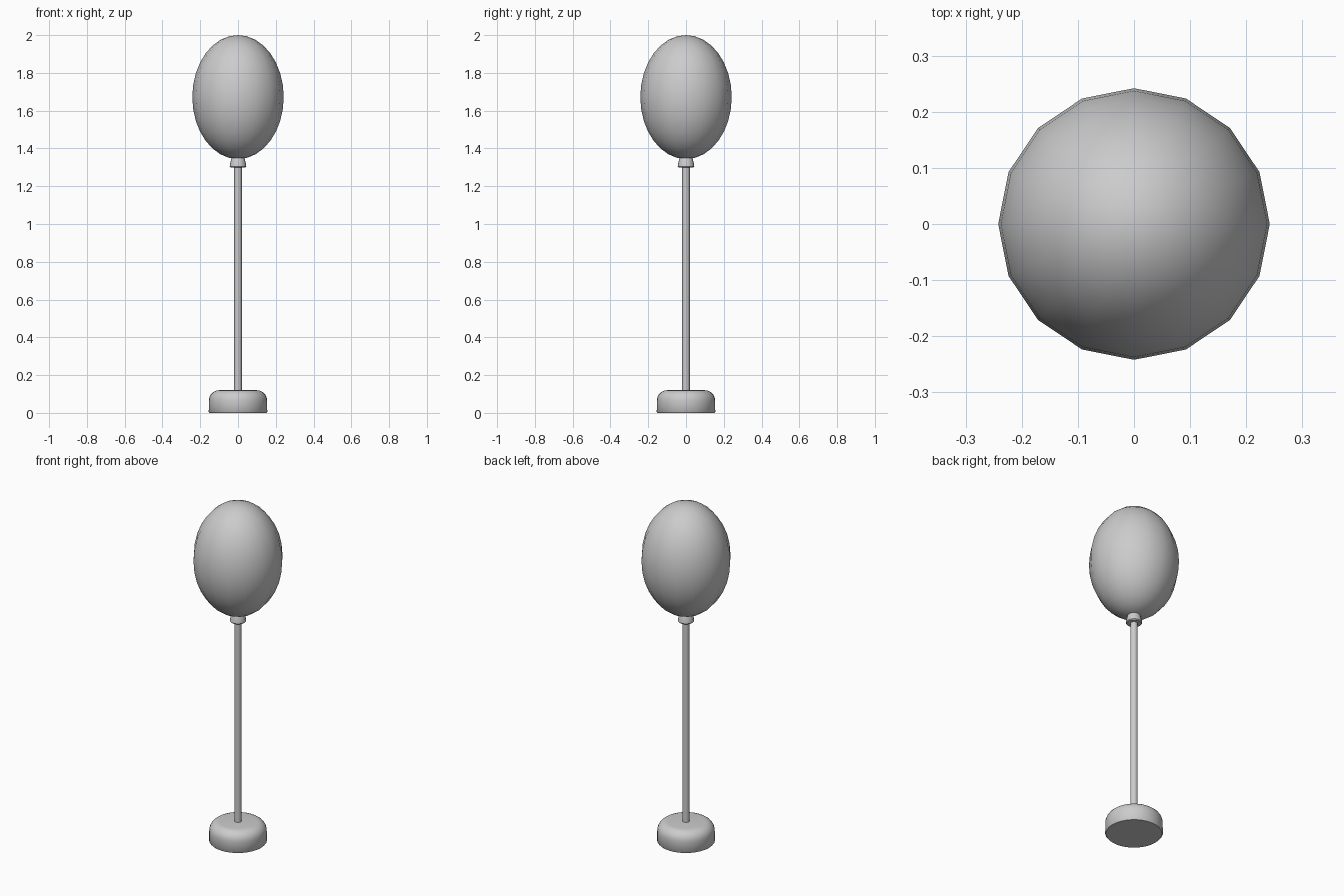
import bpy, bmesh, math

cube = bpy.data.objects.get("Cube")
if cube:
    bpy.data.objects.remove(cube, do_unlink=True)

GREY = (0.6, 0.6, 0.6, 1)
mat = bpy.data.materials.new("plain grey")
mat.use_nodes = True
mat.diffuse_color = GREY
mat.node_tree.nodes["Principled BSDF"].inputs["Base Color"].default_value = GREY


def lathe(name, profile, sides, sharp=40):
    """Turn a (radius, height) profile around z; zero radius makes a pole."""
    bm = bmesh.new()
    rings = []
    for r, z in profile:
        if r < 1e-5:
            rings.append([bm.verts.new((0, 0, z))] * sides)
        else:
            turn = [math.tau * i / sides for i in range(sides)]
            rings.append([bm.verts.new((r * math.cos(a), r * math.sin(a), z)) for a in turn])
    for low, high in zip(rings, rings[1:]):
        for i in range(sides):
            j = (i + 1) % sides
            corners = list(dict.fromkeys((low[i], low[j], high[j], high[i])))
            bm.faces.new(corners)
    bmesh.ops.recalc_face_normals(bm, faces=bm.faces)
    mesh = bpy.data.meshes.new(name)
    bm.to_mesh(mesh)
    bm.free()
    mesh.materials.append(mat)
    obj = bpy.data.objects.new(name, mesh)
    bpy.context.collection.objects.link(obj)
    bpy.ops.object.select_all(action="DESELECT")
    obj.select_set(True)
    bpy.context.view_layer.objects.active = obj
    bpy.ops.object.shade_smooth_by_angle(angle=math.radians(sharp))
    return obj


# Balloon: stretched sphere with sixteen sides
steps = 16
arc = [math.pi * i / steps for i in range(steps + 1)]
lathe("balloon", [(0.242 * math.sin(a), 1.672 - 0.328 * math.cos(a)) for a in arc], 16)

# Knot: small flared collar under the balloon
lathe("knot", [(0, 1.3), (0.04, 1.3), (0.044, 1.305), (0.043, 1.314),
               (0.036, 1.345), (0.03, 1.358), (0, 1.358)], 16)

# Stick
lathe("stick", [(0, 0.1), (0.02, 0.1), (0.02, 1.31), (0, 1.31)], 16)

# Base: disc with a softly rounded top edge
round_edge = [(0.1 + 0.054 * math.cos(a), 0.066 + 0.054 * math.sin(a))
              for a in (math.pi / 2 * i / 6 for i in range(7))]
lathe("base", [(0, 0), (0.15, 0), (0.155, 0.006)] + round_edge + [(0, 0.12)], 32, 50)
